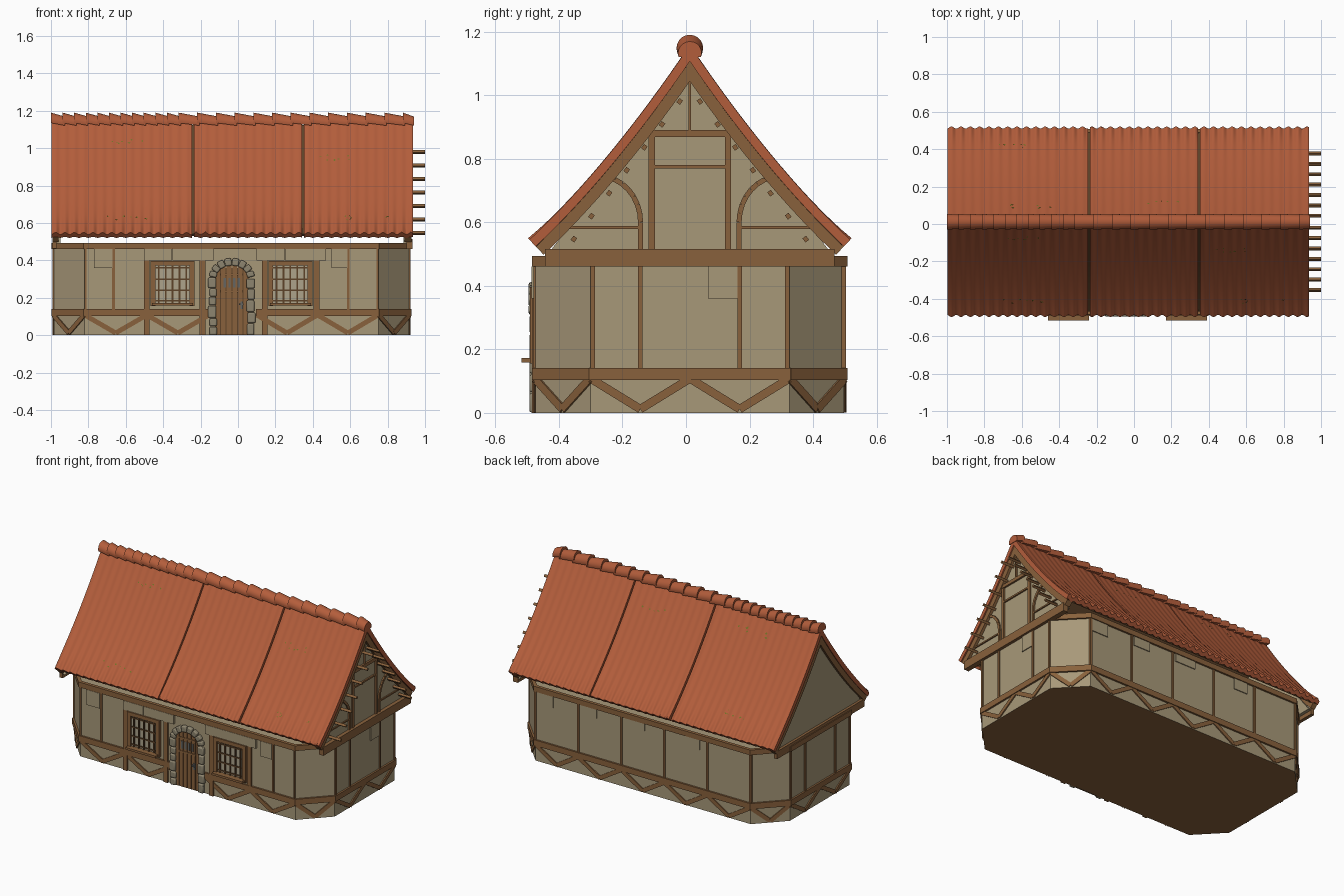
import bpy, bmesh, math, random
from mathutils import Vector as V

if "Cube" in bpy.data.objects:
    bpy.data.objects.remove(bpy.data.objects["Cube"])

random.seed(4)
CY = 0.012  # centre line of the ridge


def material(name, rgb):
    m = bpy.data.materials.new(name)
    m.diffuse_color = (*rgb, 1)
    m.use_nodes = True
    m.node_tree.nodes["Principled BSDF"].inputs["Base Color"].default_value = m.diffuse_color
    return m


ROOF = material("red_clay", (0.45, 0.11, 0.044))
PLASTER = material("plaster", (0.39, 0.315, 0.19))
WOOD = material("timber", (0.25, 0.12, 0.045))
DARK = material("dark_timber", (0.11, 0.055, 0.022))
STONE = material("stone", (0.27, 0.235, 0.16))
PANE = material("window_pane", (0.42, 0.37, 0.26))
IRON = material("iron", (0.13, 0.13, 0.12))
MOSS = material("moss", (0.17, 0.17, 0.02))


def finish(name, bm, *mats, smooth=None, bevel=0):
    bmesh.ops.recalc_face_normals(bm, faces=bm.faces)
    me = bpy.data.meshes.new(name)
    bm.to_mesh(me)
    bm.free()
    ob = bpy.data.objects.new(name, me)
    bpy.context.collection.objects.link(ob)
    for m in mats:
        me.materials.append(m)
    if bevel:
        b = ob.modifiers.new("bevel", 'BEVEL')
        b.width, b.segments = bevel, 2
    if smooth:
        bpy.context.view_layer.objects.active = ob
        ob.select_set(True)
        bpy.ops.object.shade_smooth_by_angle(angle=math.radians(smooth))
        ob.select_set(False)
    return ob


def beam(bm, p, q, w, n, d0=-0.01, d1=0.01):
    """Box from p to q, w wide, lying on a wall with outward normal n."""
    p, q, n = V(p), V(q), V(n)
    s = (q - p).normalized().cross(n) * w / 2
    a, b = [[bm.verts.new(e + s * i + n * d) for i, d in
             ((-1, d0), (1, d0), (1, d1), (-1, d1))] for e in (p, q)]
    bm.faces.new(a)
    bm.faces.new(b)
    for i in range(4):
        j = (i + 1) % 4
        bm.faces.new((a[i], a[j], b[j], b[i]))


def rings(bm, loops):
    """Skin a list of closed cross-sections and cap both ends."""
    vs = [[bm.verts.new(p) for p in l] for l in loops]
    for a, b in zip(vs, vs[1:]):
        for i in range(len(a)):
            j = (i + 1) % len(a)
            bm.faces.new((a[i], a[j], b[j], b[i]))
    bm.faces.new(vs[0])
    bm.faces.new(vs[-1])


# Eight-sided wall body, floor face in timber
YF, YB = -0.473, 0.497
OCT = [(-.82, YF), (.75, YF), (.915, -.30), (.915, .325),
       (.75, YB), (-.82, YB), (-.985, .325), (-.985, -.30)]
bm = bmesh.new()
rings(bm, [[(x, y, z) for x, y in OCT] for z in (0, 0.48)])
bm.normal_update()
for f in bm.faces:
    f.material_index = int(all(v.co.z < 0.01 for v in f.verts))
finish("walls", bm, PLASTER, WOOD)

# Timber bands, zigzag braces and posts round the eight sides
bands, zig, posts = bmesh.new(), bmesh.new(), bmesh.new()
for k in range(8):
    a, b = V((*OCT[k], 0)), V((*OCT[(k + 1) % 8], 0))
    t = (b - a).normalized()
    n = V((t.y, -t.x, 0))
    up = lambda p, z: p + V((0, 0, z))
    ext = t * 0.005
    beam(bands, up(a - ext, .477), up(b + ext, .477), .034, n, d1=.012)
    # the front band is interrupted by the door
    spans = [(a, V((-.155, YF, 0)), 2), (V((.10, YF, 0)), b, 2)] if k == 0 else \
        [(a, b, {2: 2, 4: 5, 6: 2}.get(k, 1))]
    for p, q, count in spans:
        beam(bands, up(p - ext, .122), up(q + ext, .122), .038, n, d1=.012)
        for i in range(count):
            u, m, v = (p.lerp(q, (i + f) / count) for f in (0, .5, 1))
            beam(zig, up(u, .108), up(m, .012), .026, n, d1=.007)
            beam(zig, up(m, .012), up(v, .108), .026, n, d1=.0075)
    # thin posts
    if k == 0:
        xs = [(-.665, .015), (.59, .012), (-.815, .01), (.745, .01)]
        where = [(V((x, YF, 0)), w) for x, w in xs]
    else:
        c = {2: 2, 4: 5, 6: 2}.get(k, 0)
        fr = [0.01, .25, .75, .99] if c == 2 else [i / 5 for i in range(6)] if c else []
        where = [(a.lerp(b, f), .014) for f in fr]
    for p, w in where:
        beam(posts, up(p, .13), up(p, .47), w, n, d1=.007)
# heavier posts either side of each window
N = V((0, -1, 0))
for x, z0 in ((-.487, 0), (-.19, 0), (.142, 0), (.42, .13)):
    beam(posts, (x, YF, z0), (x, YF, .40), .03, N, d1=.011)
finish("timber_bands", bands, WOOD)
finish("zigzag_braces", zig, WOOD)
finish("wall_posts", posts, WOOD)

# Raised plaster patches: front, back, right end
bm = bmesh.new()
for x0, x1, z0 in ((-.77, -.67, .36), (-.50, -.352, .40), (-.35, -.13, .40),
                   (.10, .248, .40), (.25, .47, .40), (.50, .585, .36)):
    beam(bm, (x0, YF, (z0 + .46) / 2), (x1, YF, (z0 + .46) / 2), .46 - z0, N, d1=.014)
for x0, x1, z0 in ((.62, .74, .38), (.30, .42, .40), (-.05, .1, .41), (-.45, -.35, .39)):
    beam(bm, (x0, YB, (z0 + .46) / 2), (x1, YB, (z0 + .46) / 2), .46 - z0, -N, d1=.006)
beam(bm, (.915, .07, .41), (.915, .166, .41), .1, (1, 0, 0), d1=.006)
finish("plaster_patches", bm, PLASTER)

# Windows: pane, frame, lattice and sill
panes, frames, lattice = bmesh.new(), bmesh.new(), bmesh.new()
for cx in (-.35, .28):
    x0, x1, z0, z1 = cx - .105, cx + .105, .165, .385
    beam(panes, (x0, YF, .275), (x1, YF, .275), .22, N, d1=.004)
    for x in (x0, x1):
        beam(frames, (x, YF, z0 - .01), (x, YF, z1 + .012), .026, N, d1=.018)
    beam(frames, (x0, YF, z1), (x1, YF, z1), .024, N, d1=.017)
    beam(frames, (x0 - .005, YF, z0), (x1 + .005, YF, z0), .014, N, d1=.044)
    for i in range(5):
        x = cx + (i - 2) * .037
        beam(lattice, (x, YF, z0), (x, YF, z1), .009, N, d1=.011)
    for z in (.185, .24, .30, .36):
        beam(lattice, (x0, YF, z), (x1, YF, z), .008, N, d1=.010)
finish("window_panes", panes, PANE)
finish("window_frames", frames, WOOD)
finish("window_lattice", lattice, DARK)

# Door: planks with arched tops, crossbars, grille and handle
DX = -.033
arch = lambda x: .31 + .066 * math.sqrt(max(0, 1 - ((x - DX) / .1) ** 2))
back, planks, iron = bmesh.new(), bmesh.new(), bmesh.new()
beam(back, (DX, YF, 0), (DX, YF, .36), .18, N, d1=.002)
for i in range(6):
    x = DX + (i - 2.5) * .03
    beam(planks, (x, YF, .005), (x, YF, arch(x)), .025, N, d1=.008)
for z in (.235, .325):
    beam(planks, (DX - .06, YF, z), (DX + .06, YF, z), .012, N, d1=.011)
for i in range(4):
    x = DX + (i - 1.5) * .025
    beam(iron, (x, YF, .255), (x, YF, .305), .012, N, d1=.010)
beam(iron, (.02, YF, .14), (.02, YF, .18), .013, N, d1=.014)
beam(iron, (.005, YF, .165), (.03, YF, .165), .008, N, d1=.022)
finish("door_backing", back, DARK)
finish("door_planks", planks, WOOD)
finish("door_iron", iron, IRON)

# Rounded stones round the door
bm = bmesh.new()
for sx in (-1, 1):
    z = 0
    while z < .29:
        h = min(random.uniform(.04, .07), .31 - z)
        x = DX + sx * (.103 + random.uniform(-.004, .004))
        beam(bm, (x, YF, z + .001), (x, YF, z + h - .002), random.uniform(.035, .045), N, d1=.02)
        z += h
for i in range(8):
    a, b = (V((DX - .103 * math.cos(t), YF, .31 + .083 * math.sin(t)))
            for t in (math.pi * (i + .04) / 8, math.pi * (i + .96) / 8))
    beam(bm, a, b, .04, N, d1=.022)
finish("door_stones", bm, STONE, smooth=40, bevel=.007)

# Gable plaster, both ends
bm = bmesh.new()
for x in (.885, -.975):
    rings(bm, [[(x + d, CY - .455, .49), (x + d, CY + .455, .49), (x + d, CY, 1.07)]
               for d in (0, .025)])
finish("gable_plaster", bm, PLASTER)

# Right gable timbers, mirrored about the ridge line
bm, bp = bmesh.new(), bmesh.new()
G = .910
R = (1, 0, 0)
gb = lambda y0, z0, y1, z1, w, d=.010: beam(bm, (G, CY + y0, z0), (G, CY + y1, z1), w, R, d1=d)
gb(-.455, .488, .455, .488, .055, .024)
gb(-.13, .88, .13, .88, .022, .012)
gb(-.11, .775, .11, .775, .011)
gb(0, .88, 0, 1.06, .009)
for s in (-1, 1):
    gb(s * .12, .51, s * .12, .88, .02)
    gb(s * .155, .583, s * .40, .583, .009, .008)
    arc = [(.155, .50)] + [(.285 - .13 * math.cos(t), .60 + .145 * math.sin(t))
                           for t in [i * math.pi / 16 for i in range(8)]]
    for i, (p, q) in enumerate(zip(arc, arc[1:])):
        gb(s * p[0], p[1], s * q[0], q[1], .016, .009 + .0003 * (i % 2))
    # purlin stubs
    for i in range(7):
        c = V((.85, CY + s * (.365 - .0555 * i), .547 + .0722 * i))
        n = V((0, s * .8, .6))
        beam(bp, c, c + V((.15, 0, 0)), .016, n, -.007, .007)
finish("gable_timbers", bm, WOOD)
finish("purlin_stubs", bp, WOOD)
bm = bmesh.new()
beam(bm, (-.98, CY - .455, .488), (-.98, CY + .455, .488), .05, (-1, 0, 0), d1=.012)
finish("left_gable_beam", bm, WOOD)


# Flared roof profile: s runs from ridge to eave, o is depth below the surface
def roof_point(x, s, side, o):
    d, z = .505 * s, 1.16 - .615 * (s + .22 * s * (1 - s))
    m = .615 * (1 + .22 * (1 - 2 * s)) / .505
    L = math.sqrt(1 + m * m)
    return (x, CY + side * (d - o * s * m / L), z - o * (L * (1 - s) + s / L))


def slab(name, x0, x1, o0, o1, mat, nx=1, wave=0, end=1):
    bm = bmesh.new()
    S = [end * i / 16 for i in range(17)]
    for side in (-1, 1):
        loops = []
        for i in range(nx + 1):
            x = x0 + (x1 - x0) * i / nx
            c = wave * math.cos(2 * math.pi * x / .05)
            loops.append([roof_point(x, s, side, o0 + c * (.0015 + .007 * s ** 8)) for s in S] +
                         [roof_point(x, s, side, o1 + c * .004 * s) for s in reversed(S)])
        rings(bm, loops)
    return finish(name, bm, mat, smooth=35 if wave else None)


# Three ribbed tile sections over boarding, with end rafters
for name, x0, x1 in (("left", -.998, -.246), ("middle", -.236, .342), ("right", .352, .936)):
    slab("roof_tiles_" + name, x0, x1, .002, .03, ROOF, int((x1 - x0) / .00625), 1)
slab("roof_boarding", -.985, .92, .02, .038, DARK, end=.975)
slab("right_rafters", .89, .928, .03, .065, WOOD)
slab("left_rafters", -.992, -.96, .03, .065, WOOD)

# Overlapping ridge tiles, closer together at the left
bm = bmesh.new()
x = -1.0
while x < .90:
    step = .062 if x < -.35 else .1
    x1 = min(x + step + .012, .94)
    loops = []
    for px, r, z in ((x, .042, 1.148), (x1, .037, 1.132)):
        loops.append([(px, CY + r * math.cos(t), z + r * math.sin(t))
                      for t in [math.pi * (i - 1) / 10 for i in range(13)]])
    rings(bm, loops)
    x += step
finish("ridge_tiles", bm, ROOF, smooth=35)

# Little moss flecks on the roof
bm = bmesh.new()
for cx, cs, side in ((-.6, .17, -1), (-.6, .84, -1), (.68, .84, -1), (.5, .3, -1),
                     (-.55, .16, 1), (-.6, .8, 1), (.15, .2, 1)):
    for i in range(7):
        x, s = cx + random.uniform(-.12, .12), cs + random.uniform(-.02, .02)
        w, h = random.uniform(.004, .009), random.uniform(.004, .009)
        bm.faces.new([bm.verts.new(roof_point(x + a * w, s + b * h, side, -.002))
                      for a, b in ((-1, 0), (0, -1), (1, 0), (0, 1))])
finish("moss", bm, MOSS)
